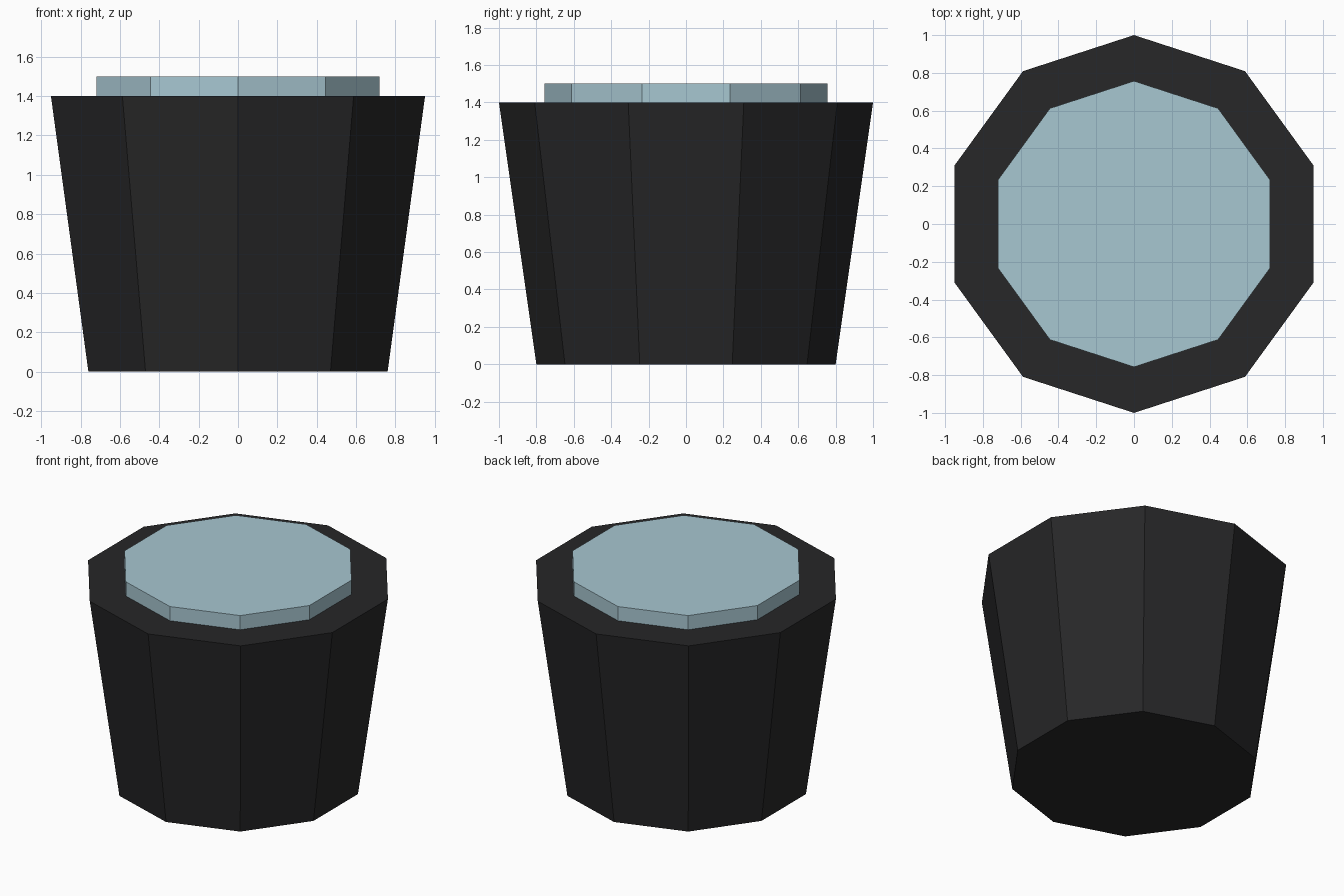
import bpy

if "Cube" in bpy.data.objects:
    bpy.data.objects.remove(bpy.data.objects["Cube"])

SIDES = 10


def material(name, rgb):
    mat = bpy.data.materials.new(name)
    mat.diffuse_color = (*rgb, 1.0)
    mat.use_nodes = True
    mat.node_tree.nodes["Principled BSDF"].inputs["Base Color"].default_value = mat.diffuse_color
    return mat


def prism(name, r_bottom, r_top, z0, z1, mat):
    # Flat-shaded ten-sided solid with a corner pointing along y
    bpy.ops.mesh.primitive_cone_add(
        vertices=SIDES, radius1=r_bottom, radius2=r_top,
        depth=z1 - z0, location=(0, 0, (z0 + z1) / 2))
    obj = bpy.context.object
    obj.name = name
    obj.data.materials.append(mat)
    return obj


# Tapered dark body
prism("tapered_body", 0.80, 1.0, 0.0, 1.4, material("dark", (0.02, 0.02, 0.021)))

# Raised pale disc, seated slightly into the top of the body
prism("top_disc", 0.757, 0.757, 1.38, 1.5, material("pale_blue", (0.39, 0.57, 0.64)))
